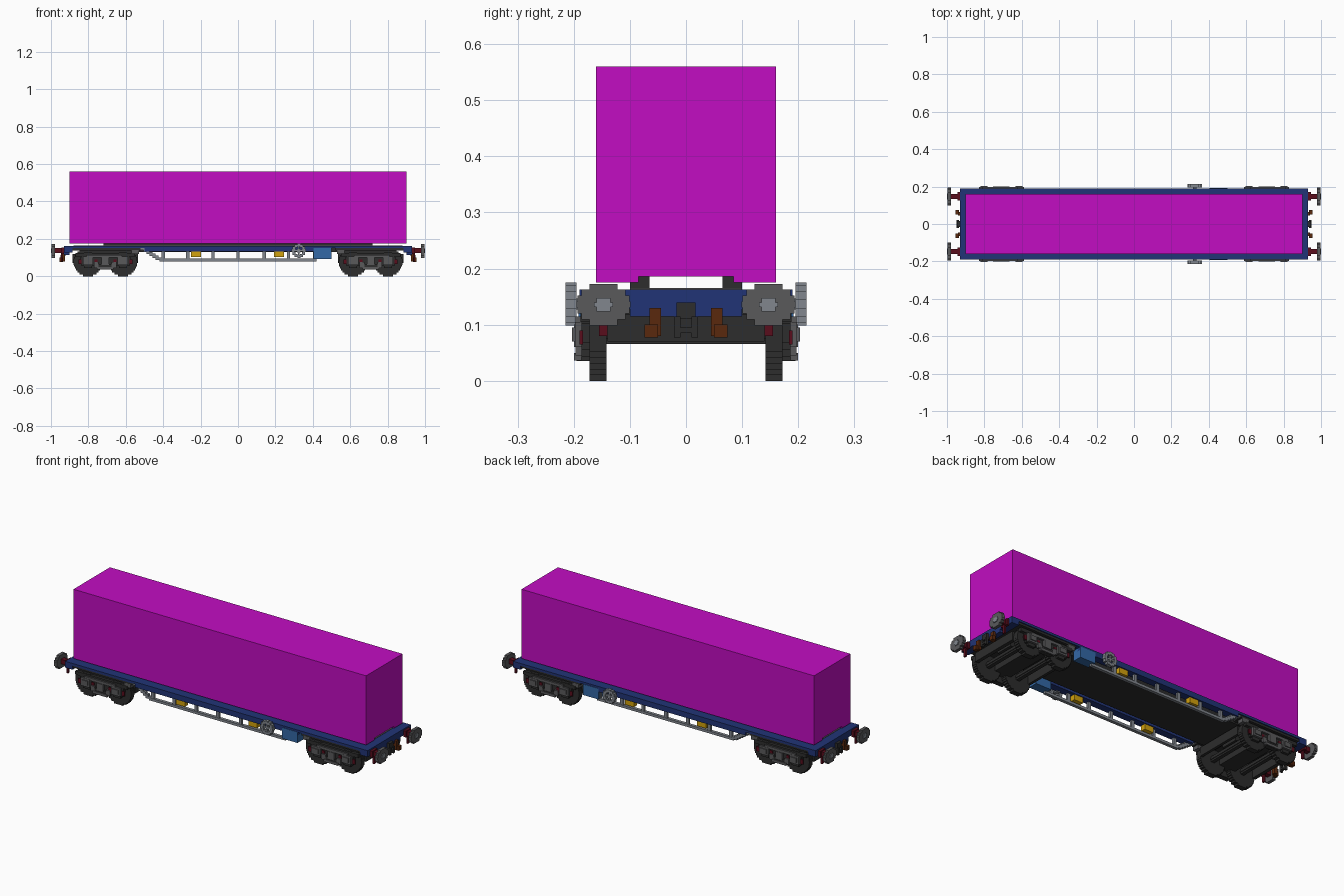
import bpy, bmesh, math
from mathutils import Matrix, Vector

if "Cube" in bpy.data.objects:
    bpy.data.objects.remove(bpy.data.objects["Cube"])


def material(name, r, g, b):
    m = bpy.data.materials.new(name)
    m.use_nodes = True
    m.diffuse_color = (r, g, b, 1)
    m.node_tree.nodes["Principled BSDF"].inputs["Base Color"].default_value = (r, g, b, 1)
    return m


MAGENTA = material("magenta", 0.54, 0.004, 0.54)
NAVY = material("navy blue", 0.015, 0.034, 0.18)
BLUE = material("light blue", 0.034, 0.14, 0.38)
DARK = material("dark grey", 0.026, 0.026, 0.026)
GREY = material("mid grey", 0.1, 0.1, 0.105)
LIGHT = material("light grey", 0.22, 0.24, 0.27)
RED = material("dark red", 0.1, 0.004, 0.012)
BROWN = material("brown", 0.1, 0.021, 0.004)
YELLOW = material("yellow", 0.65, 0.36, 0.004)


def blocks(name, mat, boxes, mx=False, my=False):
    """One object from boxes (x0, x1, y0, y1, z0, z1), optionally mirrored in x and y."""
    bm = bmesh.new()
    for x0, x1, y0, y1, z0, z1 in boxes:
        for sx in ((1, -1) if mx else (1,)):
            for sy in ((1, -1) if my else (1,)):
                c = Vector((sx * (x0 + x1) / 2, sy * (y0 + y1) / 2, (z0 + z1) / 2))
                s = Matrix.Diagonal((x1 - x0, y1 - y0, z1 - z0, 1))
                bmesh.ops.create_cube(bm, size=1, matrix=Matrix.Translation(c) @ s)
    me = bpy.data.meshes.new(name)
    bm.to_mesh(me)
    bm.free()
    me.materials.append(mat)
    ob = bpy.data.objects.new(name, me)
    bpy.context.collection.objects.link(ob)
    return ob


def disc(a, z, r, b0, b1, axis, rows=13, rz=None):
    """Stepped disc as rows of boxes; a is the in-plane centre, b0-b1 the thickness."""
    rz = rz or r
    out = []
    h = 2 * rz / rows
    for i in range(rows):
        t = (i + 0.5) / rows * 2 - 1
        w = r * math.sqrt(1 - t * t)
        zc = z + t * rz
        row = (a - w, a + w, b0, b1) if axis == "y" else (b0, b1, a - w, a + w)
        out.append(row + (zc - h / 2, zc + h / 2))
    return out


# Container with a raised channel underneath
blocks("container", MAGENTA, [(-0.9, 0.9, -0.16, 0.16, 0.186, 0.56)])
blocks("container_lower_sides", MAGENTA, [(-0.9, 0.9, 0.085, 0.16, 0.175, 0.187)], my=True)

# Deck, sills and end beams
blocks("deck", NAVY, [(-0.93, 0.93, -0.19, 0.19, 0.15, 0.163)])
blocks("side_sill", NAVY, [(-0.5, 0.5, 0.15, 0.19, 0.133, 0.151)], my=True)
blocks("end_beam", NAVY, [(0.885, 0.93, -0.19, 0.19, 0.128, 0.151),
                          (0.9, 0.93, -0.1, 0.1, 0.115, 0.13)], mx=True)
blocks("deck_plate", GREY, [(-0.88, 0.88, -0.1, 0.1, 0.16, 0.165)])
blocks("container_rail", DARK, [(-0.72, 0.72, 0.065, 0.085, 0.16, 0.186),
                                (-0.72, 0.72, 0.085, 0.1, 0.16, 0.175)], my=True)
blocks("underframe_spine", DARK, [(-0.62, 0.62, -0.13, 0.13, 0.13, 0.151)])
blocks("bogie_sill", DARK, [(0.52, 0.885, -0.185, 0.185, 0.138, 0.151)], mx=True)

# Wheels, axles and bogie frames
AXLES = (0.615, 0.802)
wheels, axles, frames, springs, caps = [], [], [], [], []
for x in AXLES:
    wheels += disc(x, 0.077, 0.077, 0.142, 0.172, "y", 15)
    axles += disc(x, 0.08, 0.014, -0.142, 0.142, "y", 3)
    frames += disc(x, 0.085, 0.042, 0.172, 0.186, "y", 7)
    springs += [(x - 0.028, x + 0.028, 0.184, 0.198, 0.06, 0.105),
                (x - 0.018, x + 0.018, 0.184, 0.203, 0.07, 0.095)]
    caps += [(x - 0.05, x - 0.034, 0.184, 0.19, 0.065, 0.09),
             (x + 0.034, x + 0.05, 0.184, 0.19, 0.065, 0.09)]
blocks("wheels", DARK, wheels, True, True)
blocks("axles", DARK, axles, True)
blocks("axle_housings", DARK, frames, True, True)
blocks("bogie_bolster", DARK, [(0.66, 0.757, -0.172, 0.172, 0.068, 0.14),
                               (0.6, 0.82, -0.05, 0.05, 0.1, 0.14),
                               (0.865, 0.885, -0.14, 0.14, 0.07, 0.118),
                               (0.535, 0.55, -0.14, 0.14, 0.07, 0.118)], True)
blocks("bogie_side_frame", DARK, [(0.55, 0.87, 0.17, 0.188, 0.105, 0.125),
                                  (0.65, 0.77, 0.17, 0.186, 0.06, 0.11),
                                  (0.675, 0.745, 0.17, 0.195, 0.035, 0.065)], True, True)
blocks("axle_boxes", GREY, springs, True, True)
blocks("bogie_side_bars", GREY, [(0.62, 0.81, 0.186, 0.197, 0.1, 0.115),
                                 (0.665, 0.755, 0.186, 0.2, 0.036, 0.05),
                                 (0.65, 0.675, 0.186, 0.197, 0.045, 0.075),
                                 (0.745, 0.77, 0.186, 0.197, 0.045, 0.075),
                                 (0.69, 0.73, 0.186, 0.2, 0.06, 0.1),
                                 (0.53, 0.57, 0.15, 0.186, 0.118, 0.14)], True, True)
blocks("brake_shoes", RED, caps, True, True)

# Truss below the side sills: chord, posts and stepped slope
truss = [(-0.42, 0.42, 0.165, 0.182, 0.08, 0.094)]
for x in (-0.4, -0.268, -0.134, 0, 0.14, 0.27, 0.41):
    truss.append((x - 0.009, x + 0.009, 0.167, 0.18, 0.09, 0.135))
for i in range(6):
    x = -0.425 - 0.016 * i
    z = 0.087 + 0.0105 * i
    truss.append((x - 0.016, x + 0.016, 0.165, 0.182, z, z + 0.0125))
blocks("truss", LIGHT, truss, my=True)

# Fittings on each side
blocks("yellow_valves", YELLOW, [(-0.252, -0.198, 0.155, 0.184, 0.103, 0.136),
                                 (0.192, 0.246, 0.155, 0.184, 0.103, 0.136)], my=True)
blocks("equipment_box", BLUE, [(0.405, 0.5, 0.14, 0.192, 0.092, 0.152)], my=True)
ring = []
for i in range(12):
    a = math.tau * i / 12
    x, z = 0.325 + 0.03 * math.cos(a), 0.137 + 0.03 * math.sin(a)
    ring.append((x - 0.008, x + 0.008, 0.195, 0.215, z - 0.008, z + 0.008))
ring += [(0.295, 0.355, 0.2, 0.21, 0.132, 0.142), (0.32, 0.33, 0.2, 0.21, 0.107, 0.167),
         (0.315, 0.335, 0.18, 0.205, 0.127, 0.147)]
blocks("brake_handwheel", LIGHT, ring, my=True)

# Buffers and couplings at each end
blocks("buffer_head", GREY, disc(0.147, 0.136, 0.048, 0.978, 0.996, "x", 7, 0.037), True, True)
blocks("buffer_centre", LIGHT, disc(0.147, 0.136, 0.017, 0.994, 1.0, "x", 3, 0.012), True, True)
blocks("buffer_stem", RED, [(0.93, 0.98, 0.134, 0.16, 0.125, 0.15),
                            (0.93, 0.945, 0.125, 0.17, 0.12, 0.155),
                            (0.937, 0.947, 0.14, 0.155, 0.08, 0.125)], True, True)
blocks("brake_hose", BROWN, [(0.925, 0.942, 0.045, 0.065, 0.08, 0.13),
                             (0.935, 0.955, 0.05, 0.074, 0.077, 0.1)], True, True)
blocks("coupling", DARK, [(0.92, 0.945, -0.017, 0.017, 0.11, 0.14),
                          (0.935, 0.95, -0.021, -0.01, 0.077, 0.115),
                          (0.935, 0.95, 0.01, 0.021, 0.077, 0.115),
                          (0.935, 0.95, -0.02, 0.02, 0.085, 0.095)], True)
